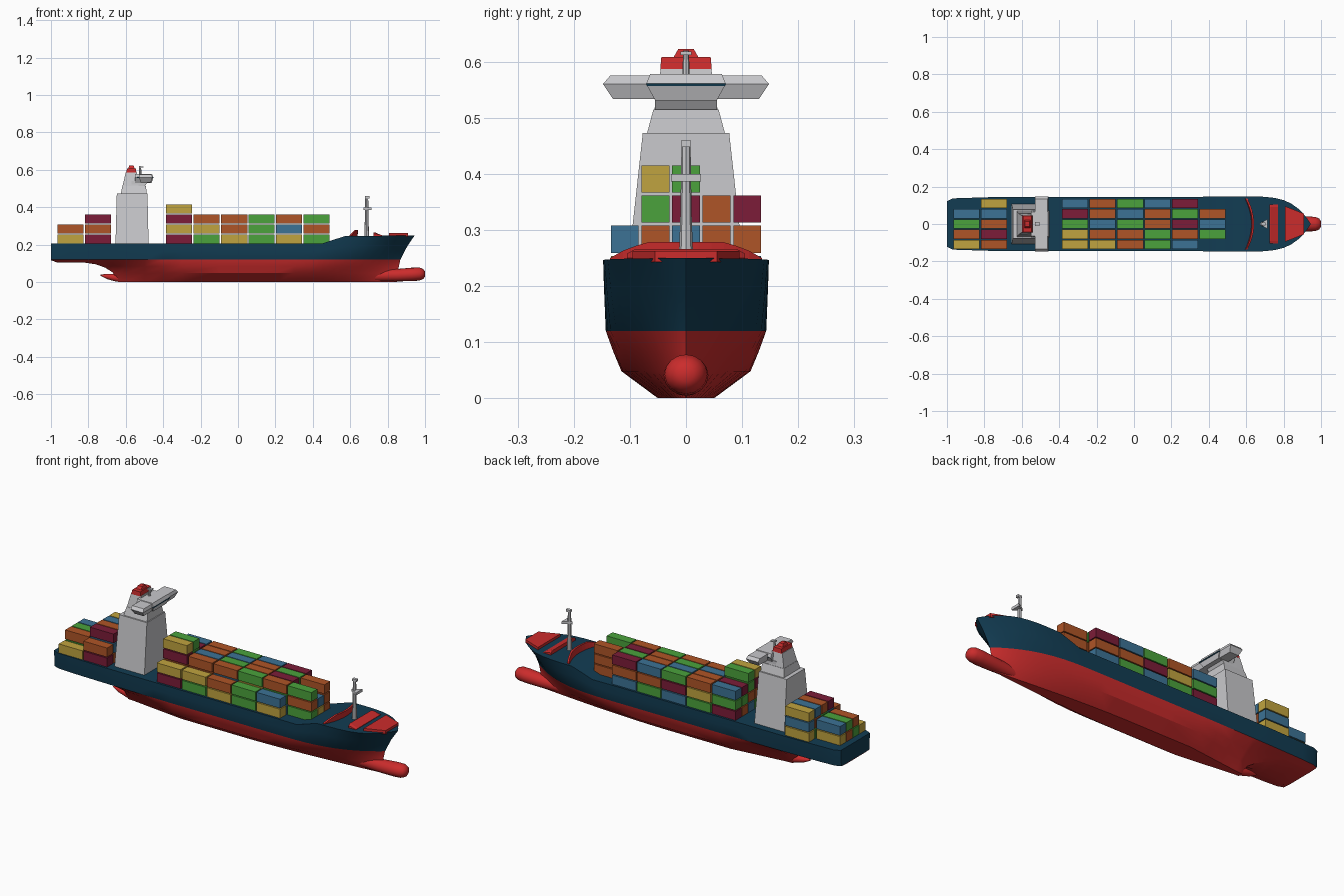
import bpy, bmesh, math
from mathutils import Matrix, Vector

if "Cube" in bpy.data.objects:
    bpy.data.objects.remove(bpy.data.objects["Cube"])

COL = {"navy": (0.006, 0.045, 0.085), "red": (0.6, 0.025, 0.025), "light_grey": (0.58, 0.58, 0.6),
       "green": (0.07, 0.36, 0.045), "yellow": (0.53, 0.37, 0.05), "blue": (0.045, 0.17, 0.3),
       "orange": (0.43, 0.09, 0.02), "maroon": (0.2, 0.012, 0.04)}
MAT = {}
for n, c in COL.items():
    MAT[n] = bpy.data.materials.new(n)
    MAT[n].diffuse_color = (*c, 1)


def finish(name, bm, mats, smooth=None):
    bmesh.ops.remove_doubles(bm, verts=bm.verts, dist=1e-5)
    bmesh.ops.recalc_face_normals(bm, faces=bm.faces)
    me = bpy.data.meshes.new(name)
    bm.to_mesh(me)
    bm.free()
    ob = bpy.data.objects.new(name, me)
    bpy.context.collection.objects.link(ob)
    for m in mats:
        me.materials.append(MAT[m])
    if smooth:
        bpy.ops.object.select_all(action='DESELECT')
        ob.select_set(True)
        bpy.context.view_layer.objects.active = ob
        bpy.ops.object.shade_smooth_by_angle(angle=math.radians(smooth))
    return ob


def loft(name, rings, mat, smooth=None):
    """Skin a list of equal-length point rings and cap both ends."""
    bm = bmesh.new()
    vs = [[bm.verts.new(p) for p in r] for r in rings]
    n = len(rings[0])
    for a, b in zip(vs, vs[1:]):
        for i in range(n):
            bm.faces.new((a[i], a[(i + 1) % n], b[(i + 1) % n], b[i]))
    bm.faces.new(vs[0])
    bm.faces.new(vs[-1])
    return finish(name, bm, [mat], smooth)


def stack(name, levels, mat):
    """Tapered block from (z, x0, x1, half width) levels."""
    return loft(name, [[(a, -h, z), (b, -h, z), (b, h, z), (a, h, z)] for z, a, b, h in levels], mat)


def tube(name, stations, mat):
    """Elliptic body along x from (x, centre z, ry, rz)."""
    angs = [math.tau * i / 16 for i in range(16)]
    loft(name, [[(x, ry * math.cos(a), z + rz * math.sin(a)) for a in angs]
                for x, z, ry, rz in stations], mat, 50)


def lerp(tab, x):
    if x <= tab[0][0]:
        return tab[0][1]
    for (a, va), (b, vb) in zip(tab, tab[1:]):
        if x <= b:
            return va + (vb - va) * (x - a) / (b - a)
    return tab[-1][1]


# Hull: sections along x, levels from keel to deck
KEEL = [(-1, .117), (-.97, .106), (-.82, .104), (-.76, .095), (-.71, .077), (-.67, .052), (-.64, .0)]
DECK = [(.45, .206), (.51, .226), (.57, .245), (.945, .25)]
FR = [0, .4, .7, 1]
# per level: stern breadth table, bow start, bow end, fullness power
LEV = [([(-1, .08), (-.82, .075), (-.72, .03), (-.66, .01), (-.6, .015), (-.3, .05)], .1, .85, 1.6),
       ([(-1, .1), (-.82, .098), (-.72, .06), (-.64, .035), (-.3, .115)], .2, .855, 2),
       ([(-1, .112), (-.82, .12), (-.72, .1), (-.64, .085), (-.3, .13)], .25, .86, 2.3),
       ([(-1, .118), (-.96, .133), (-.7, .139), (-.3, .143)], .35, .868, 2.8),
       ([(-1, .121), (-.97, .136), (-.7, .144), (-.3, .145)], .45, .905, 3.6),
       ([(-1, .122), (-.97, .137), (-.72, .145), (.3, .145), (.6, .148)], .5, .945, 5)]
XS = [-1, -.97, -.9, -.82, -.76, -.71, -.67, -.64, -.6, -.5, -.4, -.3, -.1, .1, .2, .3, .4, .45,
      .51, .57, .64, .7, .75, .8, .84, .88, .91, .93, .945]
bm = bmesh.new()
grid = []
for x0 in XS:
    k = lerp(KEEL, x0)
    row = []
    for j, (tab, s0, end, p) in enumerate(LEV):
        x = x0 if x0 < .3 else .3 + (x0 - .3) * (end - .3) / .645
        d = lerp(DECK, x0)
        z = k + FR[j] * (.12 - k) if j < 4 else (.12 + (d - .12) * .55 if j == 4 else d)
        s = max(0, (x - s0) / (end - s0))
        b = lerp(tab, x) * max(0, 1 - s ** p)
        row.append((bm.verts.new((x, -b, z)), bm.verts.new((x, b, z))))
    grid.append(row)


def face(vs, m):
    bm.faces.new(vs).material_index = m


for a, b in zip(grid, grid[1:]):
    for j in range(5):
        for s in (0, 1):
            face((a[j][s], b[j][s], b[j + 1][s], a[j + 1][s]), 0 if j >= 3 else 1)
    face((a[5][0], b[5][0], b[5][1], a[5][1]), 0)
    face((a[0][0], b[0][0], b[0][1], a[0][1]), 1)
for j in range(5):
    a = grid[0]
    face((a[j][0], a[j + 1][0], a[j + 1][1], a[j][1]), 0 if j >= 3 else 1)
bmesh.ops.dissolve_degenerate(bm, dist=1e-5, edges=bm.edges)
finish("hull", bm, ["navy", "red"], 28)

# Bulbs at bow and stern
tube("bow_bulb", [(.65, .034, .02, .03), (.85, .037, .036, .033), (.93, .041, .04, .036),
                  (.97, .043, .038, .035), (.99, .043, .029, .027), (1, .043, .014, .013)], "red")
tube("stern_bulb", [(-.735, .037, .004, .003), (-.7, .03, .014, .014), (-.65, .023, .02, .021),
                    (-.5, .021, .02, .02)], "red")

# Foredeck: curved breakwater, wedge, hatch
rings = []
for i in range(13):
    y = -.135 + .27 * i / 12
    t = abs(y) / .135
    x, top = .633 - .035 * t * t, lerp([(.5, .278), (.78, .267), (1, .25)], t)
    rings.append([(x - .006, y, .24), (x + .006, y, .24), (x + .009, y, top), (x - .001, y, top)])
loft("curved_breakwater", rings, "red")
loft("wedge_breakwater", [[(.725, y, .243), (.77, y, .243), (.77, y, .25), (.731, y, t), (.725, y, t)]
                          for y, t in ((-.105, .258), (-.09, .266), (.09, .266), (.105, .258))], "red")
loft("bow_hatch", [[(.808, -.095, z), (.91, -.055, z), (.91, .055, z), (.808, .095, z)]
                   for z in (.243, .262)], "red")


# Foremast
def ring6(x, r, z):
    return [(x + r * math.cos(math.tau * i / 8), r * math.sin(math.tau * i / 8), z) for i in range(8)]


loft("foremast", [ring6(.688, .013, .24), ring6(.688, .01, .33), ring6(.688, .008, .46)], "light_grey")
loft("mast_platform", [[(.67, 0, z), (.715, -.027, z), (.715, .027, z)] for z in (.386, .4)], "light_grey")
stack("mast_head", [(.448, .68, .704, .008), (.46, .68, .704, .008)], "light_grey")

# Deckhouse, bridge and funnel
stack("deckhouse", [(.2, -.655, -.478, .107), (.473, -.648, -.484, .077)], "light_grey")
stack("upper_house", [(.47, -.627, -.488, .07), (.515, -.618, -.492, .058)], "light_grey")
stack("funnel_house", [(.51, -.618, -.53, .057), (.587, -.6, -.541, .045)], "light_grey")
stack("bridge_support", [(.51, -.57, -.5, .055), (.54, -.57, -.48, .055)], "light_grey")
stack("bridge_wings", [(.533, -.52, -.467, .13), (.56, -.53, -.457, .148), (.575, -.53, -.462, .135)],
      "light_grey")
stack("bridge_centre", [(.531, -.55, -.462, .055), (.56, -.55, -.452, .071), (.578, -.55, -.46, .064)],
      "light_grey")
stack("bridge_window_strip", [(.556, -.54, -.4515, .0695), (.561, -.54, -.4505, .0715)], "navy")
stack("funnel", [(.585, -.598, -.543, .046), (.608, -.593, -.547, .044)], "red")
stack("funnel_cap", [(.606, -.587, -.553, .023), (.622, -.582, -.558, .014)], "red")
loft("radar_mast", [ring6(-.523, .007, .57), ring6(-.523, .005, .62)], "light_grey")
stack("radar_bar", [(.612, -.53, -.505, .01), (.618, -.53, -.505, .01)], "light_grey")

# Containers: per bay, rows from -y to +y, each string stacked bottom to top
KEY = {"G": "green", "Y": "yellow", "B": "blue", "O": "orange", "M": "maroon"}
BAYS = [(-.895, "Y OO GO GG OB".split()[0:1] + ["GO", "OG", "YB", ""]),
        (-.749, ["MO", "OBM", "YGO", "GOB", "YBY"]),
        (-.316, ["MY", "GOMY", "BOGG", "OGM", "MGB"]),
        (-.168, ["GY", "YOO", "OGB", "BMO", "GYO"]),
        (-.02, ["YO", "GBO", "YOG", "OGB", "BMG"]),
        (.126, ["GG", "OYG", "BGO", "GMO", "GOB"]),
        (.272, ["YB", "BGO", "GOM", "YOG", "BOM"]),
        (.419, ["", "GOG", "YB", "OOO", ""])]
names, letters = list(KEY.values()), list(KEY)
for n, (x, rows) in enumerate(BAYS):
    bm = bmesh.new()
    for r, s in enumerate(rows):
        for lv, c in enumerate(s):
            pos = Vector((x, (r - 2) * .0545, .2295 + lv * .0538))
            res = bmesh.ops.create_cube(bm, size=1, matrix=Matrix.Translation(pos) @
                                        Matrix.Diagonal((.14, .0495, .0485, 1)))
            for f in {f for v in res["verts"] for f in v.link_faces}:
                f.material_index = letters.index(c)
    finish(f"container_bay_{n + 1}", bm, names)

for m in bpy.data.materials:
    if m.users and not m.is_grease_pencil:
        m.use_nodes = True
        m.node_tree.nodes["Principled BSDF"].inputs["Base Color"].default_value = m.diffuse_color
